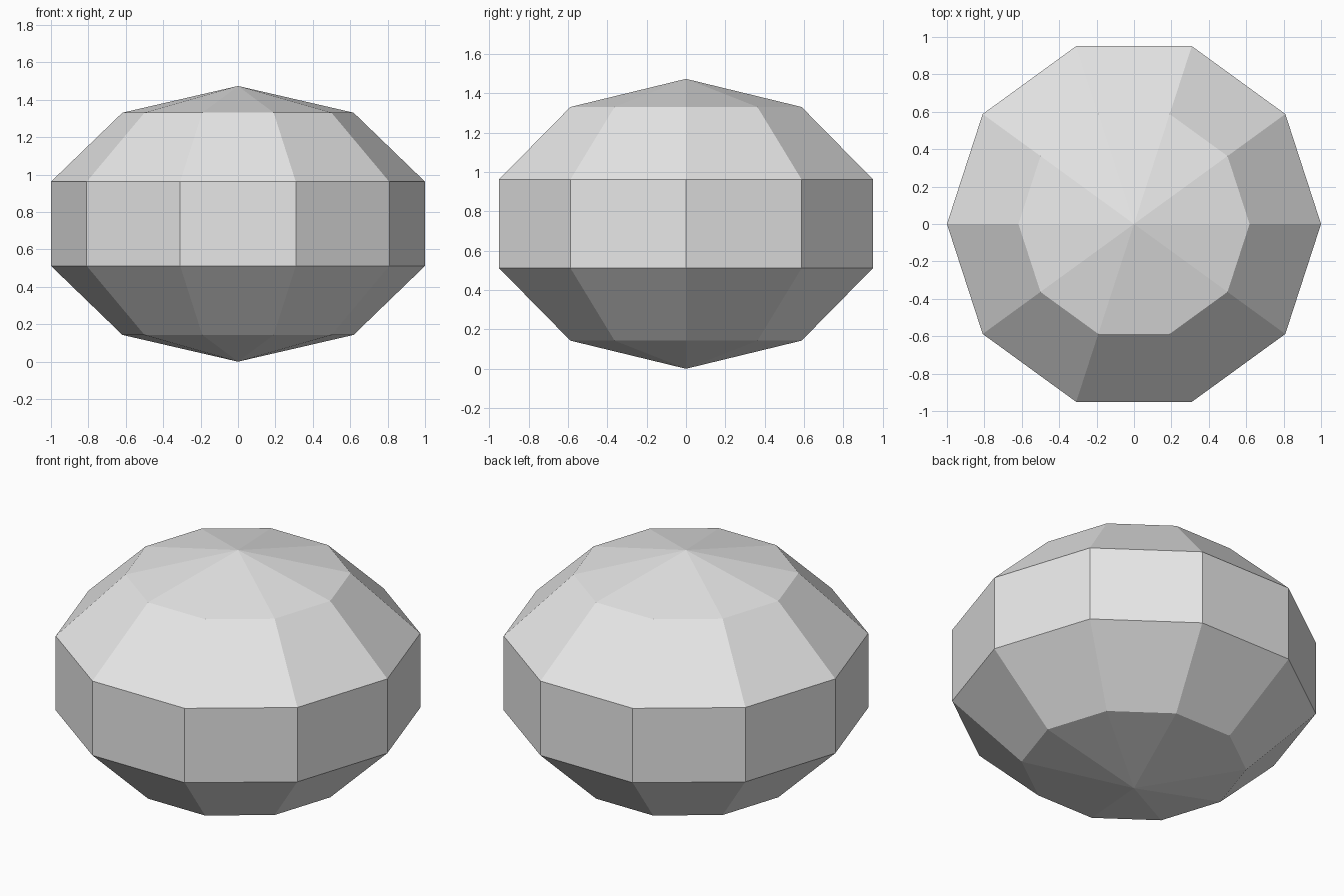
import bpy
import bmesh
from math import cos, sin, tau

cube = bpy.data.objects.get("Cube")
if cube:
    bpy.data.objects.remove(cube, do_unlink=True)

SIDES = 10
HEIGHT = 1.474
# radius and height of each ring, bottom to top
RINGS = [(0.618, 0.143), (1.0, 0.512), (1.0, HEIGHT - 0.512), (0.618, HEIGHT - 0.143)]

grey = bpy.data.materials.new("light grey")
grey.use_nodes = True
colour = (0.8, 0.8, 0.8, 1)
grey.diffuse_color = colour
grey.node_tree.nodes["Principled BSDF"].inputs["Base Color"].default_value = colour

# Faceted gem: stacked rings closed by a low point at each end
bm = bmesh.new()
rings = [[bm.verts.new((r * cos(tau * i / SIDES), r * sin(tau * i / SIDES), z))
          for i in range(SIDES)] for r, z in RINGS]
bottom = bm.verts.new((0, 0, 0))
top = bm.verts.new((0, 0, HEIGHT))
for i in range(SIDES):
    j = (i + 1) % SIDES
    bm.faces.new((bottom, rings[0][j], rings[0][i]))
    for low, high in zip(rings, rings[1:]):
        bm.faces.new((low[i], low[j], high[j], high[i]))
    bm.faces.new((top, rings[-1][i], rings[-1][j]))
bmesh.ops.recalc_face_normals(bm, faces=bm.faces)

mesh = bpy.data.meshes.new("faceted_gem")
bm.to_mesh(mesh)
bm.free()
mesh.materials.append(grey)
gem = bpy.data.objects.new("faceted_gem", mesh)
bpy.context.collection.objects.link(gem)
